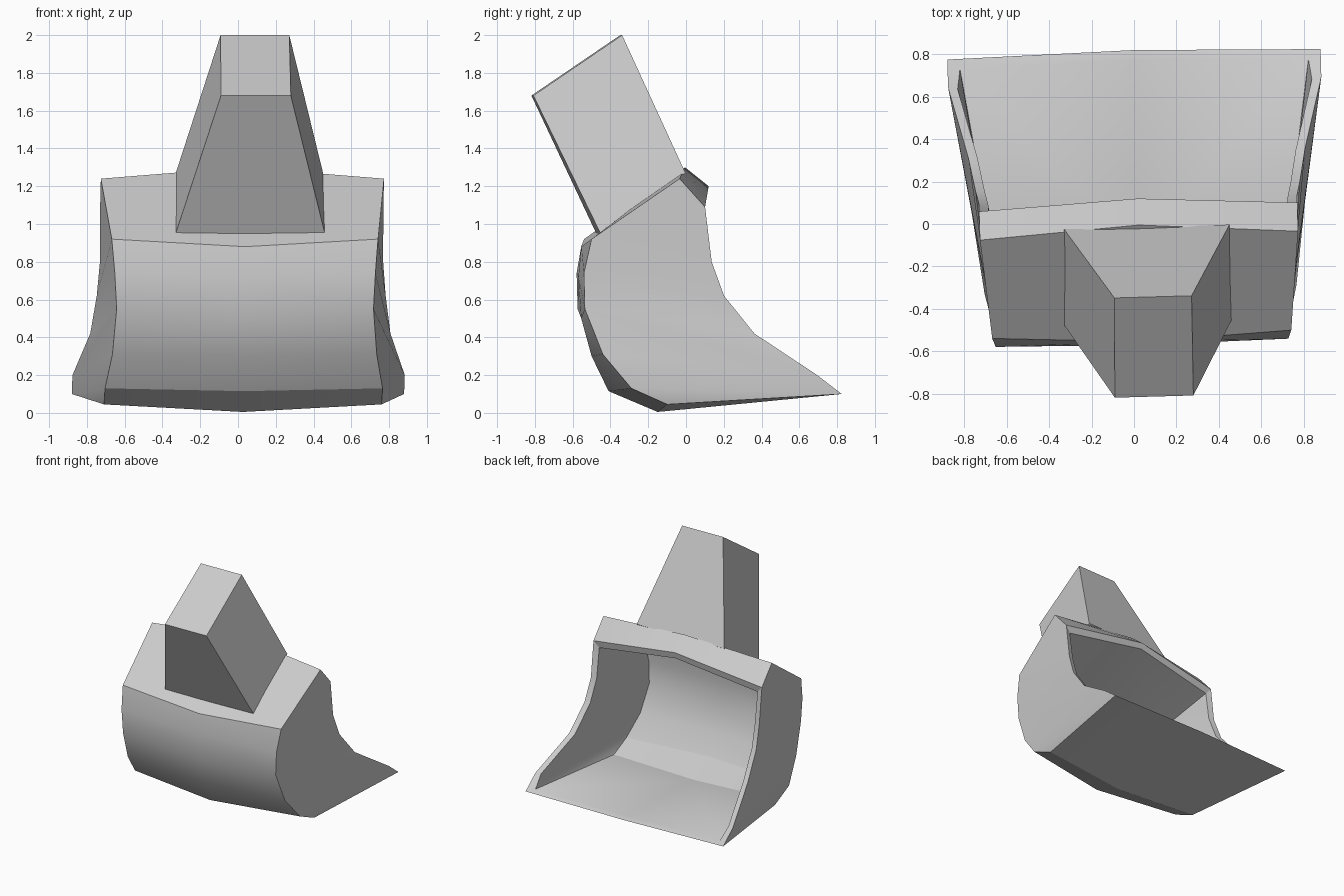
import bpy, bmesh, math
from mathutils import Matrix, Vector

cube = bpy.data.objects.get("Cube")
if cube:
    bpy.data.objects.remove(cube, do_unlink=True)

steel = bpy.data.materials.new("light_grey")
steel.use_nodes = True
GREY = (0.6, 0.6, 0.6, 1)
steel.diffuse_color = GREY
steel.node_tree.nodes["Principled BSDF"].inputs["Base Color"].default_value = GREY

# The whole bucket sits slightly turned
TURN = Matrix.Translation((0.022, 0, 0)) @ Matrix.Rotation(0.028, 4, 'Z')
WALL = 0.045


def finish(bm, name, smooth):
    bmesh.ops.recalc_face_normals(bm, faces=bm.faces)
    bmesh.ops.transform(bm, matrix=TURN, verts=bm.verts)
    mesh = bpy.data.meshes.new(name)
    bm.to_mesh(mesh)
    bm.free()
    mesh.materials.append(steel)
    ob = bpy.data.objects.new(name, mesh)
    bpy.context.scene.collection.objects.link(ob)
    if smooth:
        bpy.ops.object.select_all(action='DESELECT')
        ob.select_set(True)
        bpy.context.view_layer.objects.active = ob
        bpy.ops.object.shade_smooth_by_angle(angle=math.radians(25))


# Outer profile from rear rim over the top, down the front, to the lip:
# half width, side y, side z, middle y, middle z
OUTER = [
    (0.75, 0.08, 1.09, 0.12, 1.20),
    (0.75, -0.055, 1.24, -0.005, 1.30),
    (0.705, -0.52, 0.92, -0.555, 0.88),
    (0.69, -0.56, 0.74, -0.57, 0.72),
    (0.68, -0.555, 0.55, -0.555, 0.50),
    (0.70, -0.46, 0.31, -0.50, 0.30),
    (0.735, -0.31, 0.13, -0.41, 0.115),
    (0.735, -0.12, 0.045, -0.15, 0.005),
    (0.88, 0.80, 0.10, 0.82, 0.10),
]
# Curved side edges of the opening: half width, y, z
EDGE = [(0.75, 0.115, 0.80), (0.765, 0.18, 0.62),
        (0.795, 0.34, 0.42), (0.88, 0.67, 0.20)]


def inward(y, z):
    p = Vector((y, z))
    return p + (Vector((0, 0.5)) - p).normalized() * 0.055


# Inner profile, the outer one moved in by the wall thickness
inner = [(0.75 - WALL, 0.07, 1.04, 0.11, 1.15)]
for w, y, z, my, mz in OUTER[2:-1]:
    inner.append((w - WALL, *inward(y, z), *inward(my, mz)))
inner.append((0.88 - WALL * 1.3, 0.755, 0.115, 0.775, 0.115))
inner_edge = [(w - WALL, y - 0.01, z) for w, y, z in EDGE]

bm = bmesh.new()


def skin(rows, edge):
    """Half shell: centre-to-side strip plus the side wall."""
    side = [bm.verts.new((w, y, z)) for w, y, z, _, _ in rows]
    mid = [bm.verts.new((0, my, mz)) for *_, my, mz in rows]
    rim = [side[0]] + [bm.verts.new(p) for p in edge] + [side[-1]]
    for i in range(len(rows) - 1):
        bm.faces.new((mid[i], side[i], side[i + 1], mid[i + 1]))
    front = side[-7:-1]
    bm.faces.new(side[:-7] + [front[0], rim[1]])
    for i in range(4):
        bm.faces.new((front[i], rim[i + 1], rim[i + 2], front[i + 1]))
    bm.faces.new((front[4], rim[5], front[5]))
    return mid, rim


mid_out, rim_out = skin(OUTER, EDGE)
mid_in, rim_in = skin(inner, inner_edge)

# Rim thickness joining the two shells
for a, b in ((0, 0), (-1, -1)):
    bm.faces.new((mid_out[a], rim_out[a], rim_in[b], mid_in[b]))
for i in range(len(rim_out) - 1):
    bm.faces.new((rim_out[i], rim_out[i + 1], rim_in[i + 1], rim_in[i]))

bmesh.ops.mirror(bm, geom=bm.verts[:] + bm.edges[:] + bm.faces[:],
                 axis='X', merge_dist=0.0005)
bmesh.ops.remove_doubles(bm, verts=bm.verts, dist=0.0005)
finish(bm, "bucket_shell", True)

# Tapered mounting arm: centre x, half width, y, z of each cross edge
ARM = [(0.03, 0.395, -0.465, 0.95), (0.038, 0.39, -0.015, 1.27),
       (0.058, 0.182, -0.345, 2.0), (0.05, 0.185, -0.815, 1.68)]
bm = bmesh.new()
left = [bm.verts.new((c - w, y, z)) for c, w, y, z in ARM]
right = [bm.verts.new((c + w, y, z)) for c, w, y, z in ARM]
bm.faces.new(left)
bm.faces.new(right)
for i in range(4):
    j = (i + 1) % 4
    bm.faces.new((left[i], left[j], right[j], right[i]))
finish(bm, "mounting_arm", False)
